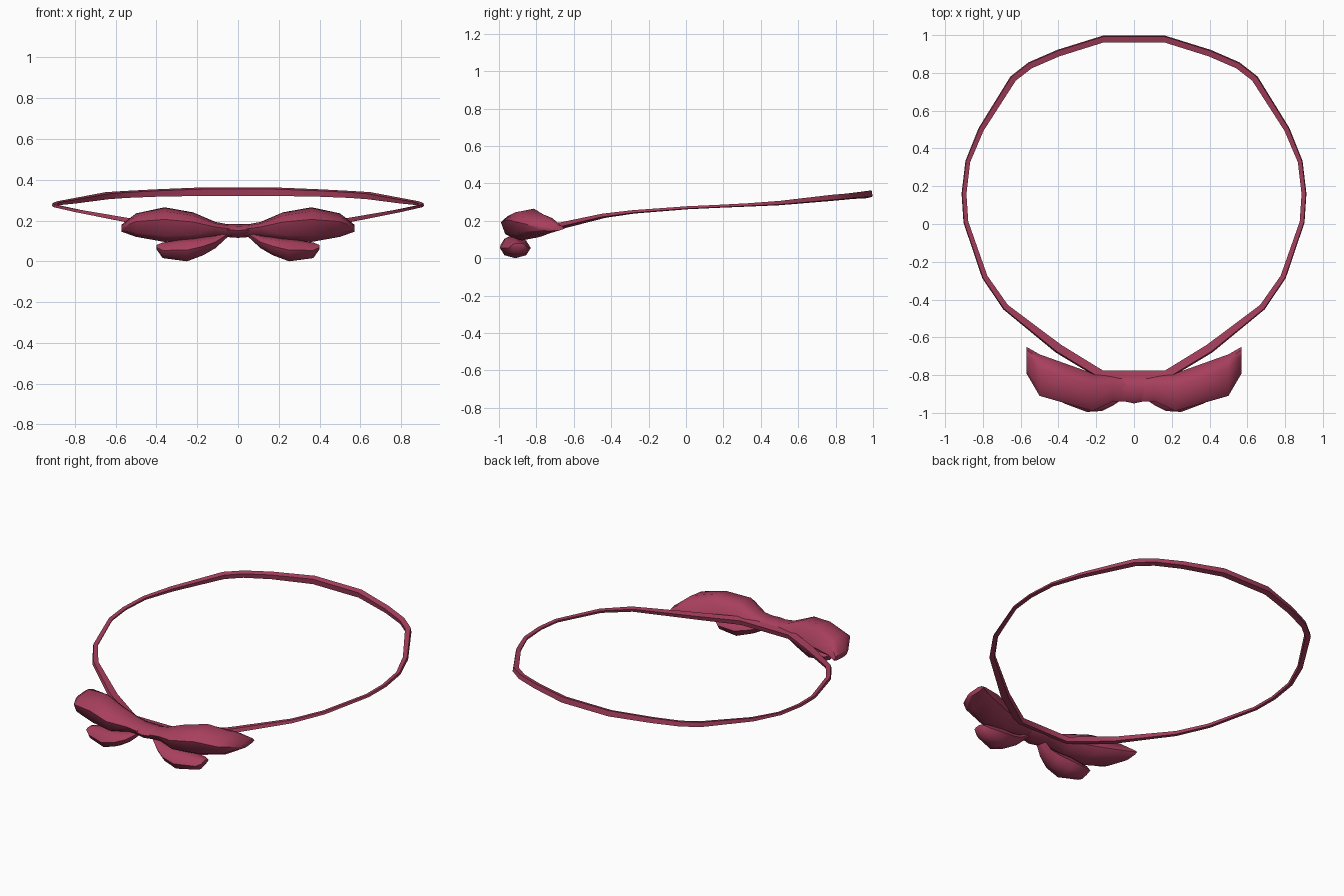
import bpy, bmesh, math
from mathutils import Vector

if "Cube" in bpy.data.objects:
    bpy.data.objects.remove(bpy.data.objects["Cube"], do_unlink=True)

# One wine-red cloth material
cloth = bpy.data.materials.new("wine_red_cloth")
cloth.use_nodes = True
colour = (0.39, 0.05, 0.11, 1)
cloth.diffuse_color = colour
cloth.node_tree.nodes["Principled BSDF"].inputs["Base Color"].default_value = colour


def loft(name, rings, closed=False):
    """Skin a list of equal-sized point rings; cap the ends unless closed."""
    bm = bmesh.new()
    loops = [[bm.verts.new(p) for p in ring] for ring in rings]
    n = len(loops[0])
    pairs = list(zip(loops, loops[1:]))
    if closed:
        pairs.append((loops[-1], loops[0]))
    for a, b in pairs:
        for i in range(n):
            j = (i + 1) % n
            bm.faces.new((a[i], a[j], b[j], b[i]))
    if not closed:
        bm.faces.new(loops[0])
        bm.faces.new(loops[-1])
    bmesh.ops.recalc_face_normals(bm, faces=bm.faces)
    mesh = bpy.data.meshes.new(name)
    bm.to_mesh(mesh)
    bm.free()
    mesh.materials.append(cloth)
    ob = bpy.data.objects.new(name, mesh)
    bpy.context.collection.objects.link(ob)
    bpy.ops.object.select_all(action="DESELECT")
    ob.select_set(True)
    bpy.context.view_layer.objects.active = ob
    bpy.ops.object.shade_smooth_by_angle(angle=math.radians(50))
    return ob


def section(x, y0, y1, z0, z1, lean):
    """Puffy eight-sided slice; lean moves the crest back and the rear edge down."""
    cy, cz, ry, rz = (y0 + y1) / 2, (z0 + z1) / 2, (y1 - y0) / 2, (z1 - z0) / 2
    ring = []
    for i in range(8):
        c, s = math.cos(i * math.pi / 4), math.sin(i * math.pi / 4)
        ring.append((x, cy + ry * (c + lean * s * (1 - abs(c))),
                     cz + rz * (s - lean * c * (1 - abs(s)))))
    return ring


# Neck band: half path as (x, y, z, width, height), mirrored into a ring
half = [
    (0.16, 0.98, 0.342, 0.036, 0.042), (0.40, 0.905, 0.335, 0.036, 0.036),
    (0.55, 0.84, 0.328, 0.036, 0.034), (0.64, 0.77, 0.322, 0.036, 0.034),
    (0.81, 0.50, 0.295, 0.030, 0.024), (0.88, 0.33, 0.285, 0.026, 0.018),
    (0.90, 0.16, 0.277, 0.026, 0.016), (0.89, 0.01, 0.270, 0.026, 0.016),
    (0.79, -0.28, 0.248, 0.030, 0.018), (0.68, -0.44, 0.227, 0.034, 0.022),
    (0.40, -0.66, 0.176, 0.050, 0.030), (0.17, -0.80, 0.152, 0.050, 0.036),
]
path = half + [(-x, y, z, w, h) for x, y, z, w, h in reversed(half)]
rings = []
for i, (x, y, z, w, h) in enumerate(path):
    prev, nxt = path[i - 1], path[(i + 1) % len(path)]
    side = Vector((nxt[1] - prev[1], prev[0] - nxt[0], 0)).normalized() * w / 2
    up = Vector((0, 0, h / 2))
    p = Vector((x, y, z))
    rings.append([p + side * a + up * b for a, b in
                  ((1, 0.6), (-0.7, 1), (-1, -0.6), (0.7, -1))])
loft("neck_band", rings, closed=True)

# Bow loops and tails: slices as (x, front, back, bottom, top)
loop = [
    (0.04, -0.94, -0.81, 0.12, 0.18), (0.11, -0.94, -0.80, 0.122, 0.193),
    (0.22, -0.99, -0.79, 0.105, 0.24), (0.36, -0.95, -0.74, 0.095, 0.265),
    (0.50, -0.91, -0.69, 0.12, 0.235), (0.57, -0.79, -0.65, 0.145, 0.18),
]
tail = [
    (0.05, -0.92, -0.85, 0.12, 0.15), (0.11, -0.96, -0.86, 0.065, 0.125),
    (0.17, -0.99, -0.85, 0.03, 0.118), (0.25, -0.995, -0.83, 0.0, 0.11),
    (0.37, -0.95, -0.84, 0.016, 0.092), (0.40, -0.93, -0.86, 0.06, 0.08),
]
for label, s in (("left", 1), ("right", -1)):
    loft(f"bow_loop_{label}", [section(s * x, *r, 0.3) for x, *r in loop])
    loft(f"bow_tail_{label}", [section(s * x, *r, 0.0) for x, *r in tail])

# Centre knot
knot = [(-0.07, -0.935, -0.805, 0.12, 0.182), (0, -0.95, -0.80, 0.115, 0.182),
        (0.07, -0.935, -0.805, 0.12, 0.182)]
loft("bow_knot", [section(x, *r, 0.1) for x, *r in knot])
